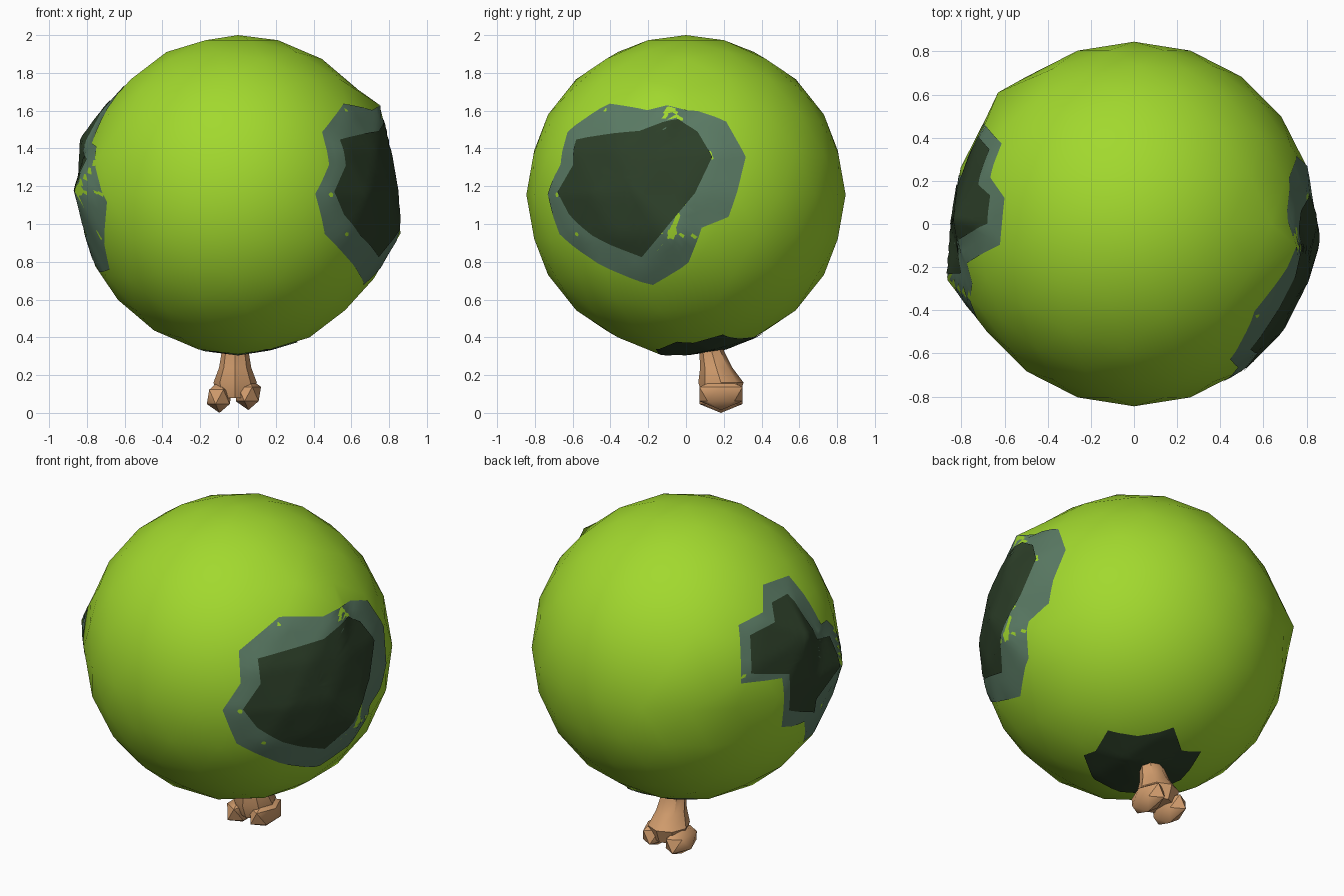
import bpy
import bmesh
import math
from mathutils import Vector
from mathutils.bvhtree import BVHTree

default_cube = bpy.data.objects.get("Cube")
if default_cube:
    bpy.data.objects.remove(default_cube, do_unlink=True)

RADIUS = 0.845
CENTRE = Vector((0, 0, 1.155))


def make_material(name, rgb):
    mat = bpy.data.materials.new(name)
    mat.use_nodes = True
    mat.diffuse_color = (*rgb, 1)
    mat.node_tree.nodes["Principled BSDF"].inputs["Base Color"].default_value = (*rgb, 1)
    return mat


leaf_green = make_material("leaf green", (0.36, 0.69, 0.027))
rim_green = make_material("grey green", (0.105, 0.2, 0.13))
hollow_green = make_material("dark green", (0.026, 0.05, 0.022))
wood = make_material("wood", (0.67, 0.35, 0.16))


def add_object(name, bm, mat, angle=60):
    mesh = bpy.data.meshes.new(name)
    bm.to_mesh(mesh)
    bm.free()
    mesh.materials.append(mat)
    obj = bpy.data.objects.new(name, mesh)
    bpy.context.collection.objects.link(obj)
    bpy.ops.object.select_all(action="DESELECT")
    obj.select_set(True)
    bpy.context.view_layer.objects.active = obj
    bpy.ops.object.shade_smooth_by_angle(angle=math.radians(angle))
    return obj


# Round crown with a few vertices pulled out into uneven corners
crown = bmesh.new()
bmesh.ops.create_icosphere(crown, subdivisions=3, radius=RADIUS)
bmesh.ops.translate(crown, verts=crown.verts, vec=CENTRE)
corners = [(0.86, -0.08, 0.95), (-0.865, -0.26, 1.18), (0.75, -0.1, 1.63),
           (-0.63, 0.61, 1.25), (-0.83, 0.02, 1.45), (0, -0.14, 0.31)]
for corner in map(Vector, corners):
    nearest = min(crown.verts, key=lambda v: (v.co - corner).length)
    nearest.co = corner
crown.normal_update()
surface = BVHTree.FromBMesh(crown)
add_object("crown", crown, leaf_green)


def facing(side, elevation):
    """Axes of a plane that faces outward along a side and elevation."""
    e = math.radians(elevation)
    flat = Vector((*side, 0)).normalized()
    out = flat * math.cos(e) + Vector((0, 0, math.sin(e)))
    right = Vector((0, 0, 1)).cross(flat)
    return right, out.cross(right), out


def add_patch(name, axes, middle, outline, mat, lift):
    """Thin plate that follows the crown inside an outline in hundredths."""
    right, up, out = axes

    def direction(point):
        flat = Vector(point) / 100
        if flat.length > RADIUS * 0.995:
            flat = flat.normalized() * RADIUS * 0.995
        depth = math.sqrt(RADIUS ** 2 - flat.length_squared)
        return (right * flat.x + up * flat.y + out * depth).normalized()

    def on_crown(d):
        d = d.normalized()
        hit = surface.ray_cast(CENTRE, d)[0]
        return hit + d * lift

    hub = direction(middle)
    corners = [direction(p) for p in outline]
    steps, rings = 5, 9
    border = [a.lerp(b, i / steps).normalized()
              for a, b in zip(corners, corners[1:] + corners[:1])
              for i in range(steps)]
    bm = bmesh.new()
    centre = bm.verts.new(on_crown(hub))
    loops = [[bm.verts.new(on_crown(hub.lerp(d, r / rings))) for d in border]
             for r in range(1, rings + 1)]
    count = len(border)
    for i in range(count):
        j = (i + 1) % count
        bm.faces.new((centre, loops[0][j], loops[0][i]))
        for inner, outer in zip(loops, loops[1:]):
            bm.faces.new((inner[i], inner[j], outer[j], outer[i]))
    bm.normal_update()
    # Turn the plate to face away from the crown
    if sum(f.normal.dot(f.calc_center_median() - CENTRE) for f in bm.faces) < 0:
        bmesh.ops.reverse_faces(bm, faces=bm.faces)
    add_object(name, bm, mat)


# Large patch on the front and +x side
front_axes = facing((1, -1), 25)
add_patch("front_patch_rim", front_axes, (30, -25),
          [(-13, -2), (11, 15), (35, 13), (55, 21), (66, 20), (76, 5), (73, -28),
           (64, -38), (55, -55), (35, -69), (10, -65), (-15, -53), (-23, -34),
           (-13, -20)], rim_green, 0.004)
add_patch("front_patch_hollow", front_axes, (30, -25),
          [(-3, -7), (35, 1), (50, 12), (59, 9), (67, -2), (63, -23), (53, -40),
           (36, -59), (11, -54), (-4, -45), (-12, -34), (-2, -21)],
          hollow_green, 0.008)

# Jagged patch on the back and -x side
back_axes = facing((-1, 1), 25)
add_patch("back_patch_rim", back_axes, (53, -11),
          [(17, 10), (32, 16), (34, 31), (51, 35), (68, 7), (73, 9), (83, -10),
           (72, -50), (57, -57), (56, -46), (41, -48), (41, -21), (16, -22)],
          rim_green, 0.004)
add_patch("back_patch_hollow", back_axes, (53, -11),
          [(23, 4), (38, 10), (38, 21), (48, 25), (63, -1), (72, 0), (73, -16),
           (63, -34), (62, -41), (45, -39), (45, -19), (22, -17)],
          hollow_green, 0.008)

# Dark star-shaped patch where the trunk enters
add_patch("underside_hollow", facing((1, 1), -30), (4, -64),
          [(-26, -58), (-19, -56), (-11, -45), (5, -49), (25, -45), (28, -58),
           (38, -59), (25, -74), (12, -78), (1, -80), (-22, -71)],
          hollow_green, 0.006)

# Trunk: a tapered shaft, flaring to the foot
SIDES = 8
shaft = bmesh.new()
sections = [(0.5, 0.13, 0.07, 0.07), (0.33, 0.135, 0.07, 0.065),
            (0.24, 0.16, 0.085, 0.085), (0.16, 0.185, 0.115, 0.12),
            (0.08, 0.185, 0.09, 0.09)]
rings = []
for z, y, rx, ry in sections:
    turns = [math.tau * i / SIDES for i in range(SIDES)]
    rings.append([shaft.verts.new((rx * math.cos(t) - 0.015, y + ry * math.sin(t), z))
                  for t in turns])
for upper, lower in zip(rings, rings[1:]):
    for i in range(SIDES):
        j = (i + 1) % SIDES
        shaft.faces.new((upper[j], upper[i], lower[i], lower[j]))
shaft.faces.new(rings[0])
shaft.faces.new(rings[-1][::-1])
bmesh.ops.recalc_face_normals(shaft, faces=shaft.faces)
add_object("trunk", shaft, wood, 40)

# Two faceted knobs that fork the foot
for name, x, z in (("foot_left", 0.055, 0.1), ("foot_right", -0.098, 0.085)):
    knob = bmesh.new()
    bmesh.ops.create_icosphere(knob, subdivisions=1, radius=1)
    bmesh.ops.scale(knob, verts=knob.verts, vec=(0.075, 0.135, 0.085))
    bmesh.ops.translate(knob, verts=knob.verts, vec=(x, 0.185, z))
    add_object(name, knob, wood, 40)
